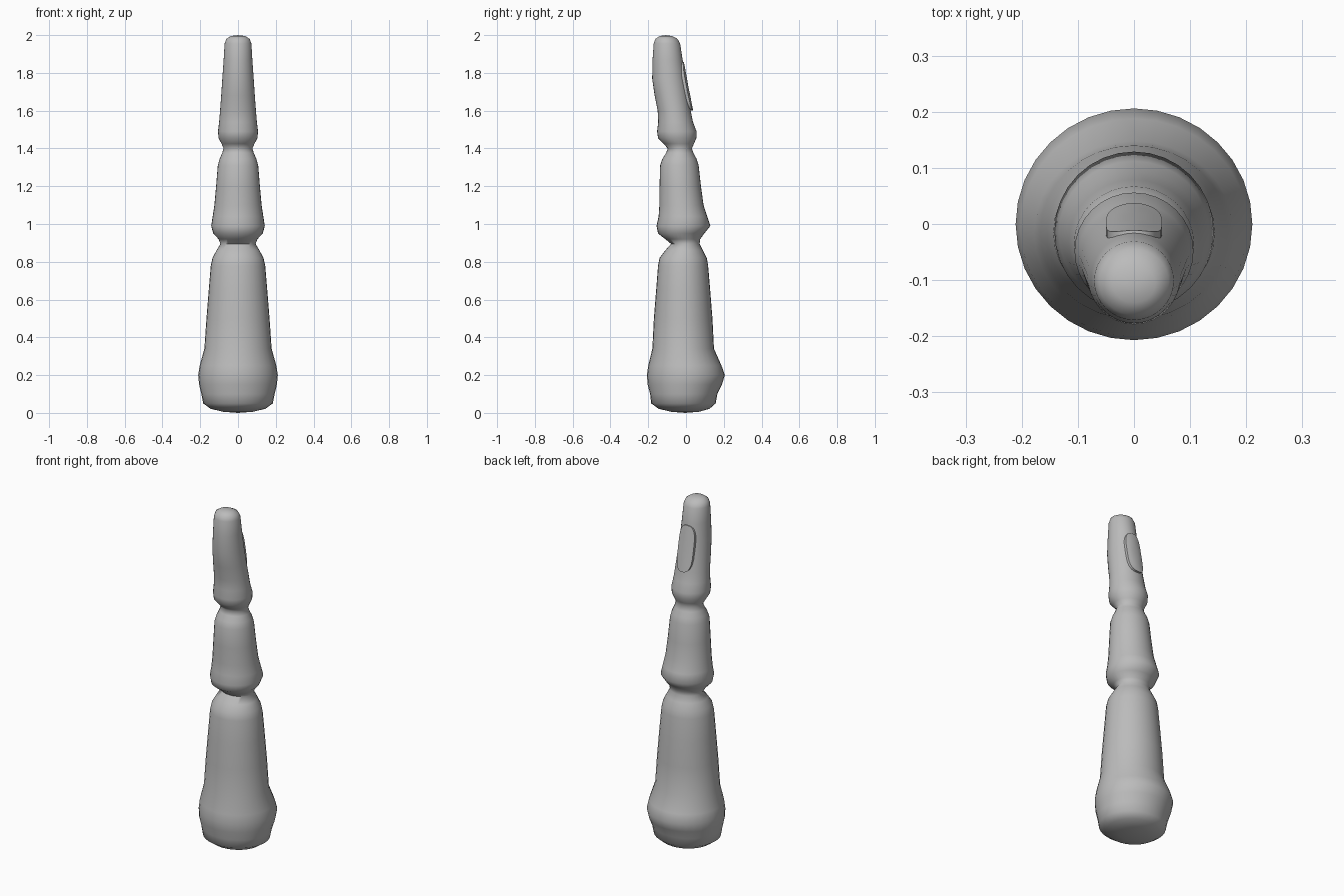
import bpy, bmesh, math

SIDES = 32

grey = bpy.data.materials.new("plain_grey")
grey.diffuse_color = (0.5, 0.5, 0.5, 1)


def make_object(name, bm, angle):
    bmesh.ops.recalc_face_normals(bm, faces=bm.faces)
    me = bpy.data.meshes.new(name)
    bm.to_mesh(me)
    bm.free()
    me.materials.append(grey)
    ob = bpy.data.objects.new(name, me)
    bpy.context.collection.objects.link(ob)
    bpy.ops.object.select_all(action='DESELECT')
    ob.select_set(True)
    bpy.context.view_layer.objects.active = ob
    bpy.ops.object.shade_smooth_by_angle(angle=math.radians(angle))
    return ob


# finger: elliptical rings as (height, half width, front y, back y)
rings = [
    (0.006, 0.08, -0.08, 0.07), (0.022, 0.145, -0.145, 0.125),
    (0.05, 0.184, -0.184, 0.157), (0.10, 0.194, -0.19, 0.166),
    (0.15, 0.206, -0.203, 0.19), (0.20, 0.211, -0.207, 0.206),
    (0.25, 0.203, -0.20, 0.188), (0.34, 0.178, -0.178, 0.148),
    (0.50, 0.167, -0.17, 0.14), (0.65, 0.155, -0.158, 0.128),
    (0.78, 0.144, -0.148, 0.117), (0.82, 0.135, -0.14, 0.11),
    (0.86, 0.114, -0.11, 0.09), (0.895, 0.093, -0.079, 0.072),
    (0.92, 0.103, -0.11, 0.075), (0.95, 0.131, -0.148, 0.097),
    (0.99, 0.142, -0.156, 0.129), (1.04, 0.134, -0.145, 0.112),
    (1.10, 0.125, -0.141, 0.093), (1.20, 0.116, -0.14, 0.079),
    (1.31, 0.107, -0.137, 0.067), (1.345, 0.097, -0.125, 0.056),
    (1.375, 0.084, -0.106, 0.04), (1.40, 0.076, -0.096, 0.031),
    (1.425, 0.087, -0.12, 0.042), (1.455, 0.103, -0.148, 0.055),
    (1.49, 0.106, -0.153, 0.056), (1.54, 0.10, -0.147, 0.037),
    (1.60, 0.095, -0.15, 0.025), (1.68, 0.089, -0.166, 0.012),
    (1.77, 0.083, -0.179, -0.003), (1.87, 0.076, -0.177, -0.018),
    (1.955, 0.071, -0.171, -0.031), (1.98, 0.062, -0.162, -0.045),
    (1.995, 0.038, -0.14, -0.073),
]
bm = bmesh.new()
loops = []
for z, rx, yf, yb in rings:
    mid, ry = (yf + yb) / 2, (yb - yf) / 2
    loops.append([bm.verts.new((rx * math.cos(2 * math.pi * i / SIDES),
                                mid + ry * math.sin(2 * math.pi * i / SIDES), z))
                  for i in range(SIDES)])
for a, b in zip(loops, loops[1:]):
    for i in range(SIDES):
        j = (i + 1) % SIDES
        bm.faces.new((a[i], a[j], b[j], b[i]))
# rounded ends
for loop, tip in ((loops[0], (0, -0.005, 0)), (loops[-1], (0, -0.107, 2))):
    v = bm.verts.new(tip)
    for i in range(SIDES):
        bm.faces.new((loop[i], loop[(i + 1) % SIDES], v))
make_object("finger", bm, 80)

# fingernail: curved rounded plate with its skirt sunk into the finger
bm = bmesh.new()


def nail_ring(scale, sink=0.0):
    ring = []
    for i in range(SIDES):
        a = 2 * math.pi * i / SIDES
        c, s = math.cos(a), math.sin(a)
        # capsule-like outline
        x = 0.05 * scale * math.copysign(abs(c) ** 0.75, c)
        h = 0.128 * scale * math.copysign(abs(s) ** 0.55, s)
        y = 0.013 - 0.19 * h - 4.5 * x * x - sink
        ring.append(bm.verts.new((x, y, 1.73 + h)))
    return ring


nail = [nail_ring(0.35), nail_ring(0.7), nail_ring(1.0), nail_ring(1.0, 0.025)]
for a, b in zip(nail, nail[1:]):
    for i in range(SIDES):
        j = (i + 1) % SIDES
        bm.faces.new((a[i], a[j], b[j], b[i]))
bm.faces.new(nail[0])
bm.faces.new(nail[-1][::-1])
make_object("fingernail", bm, 35)
